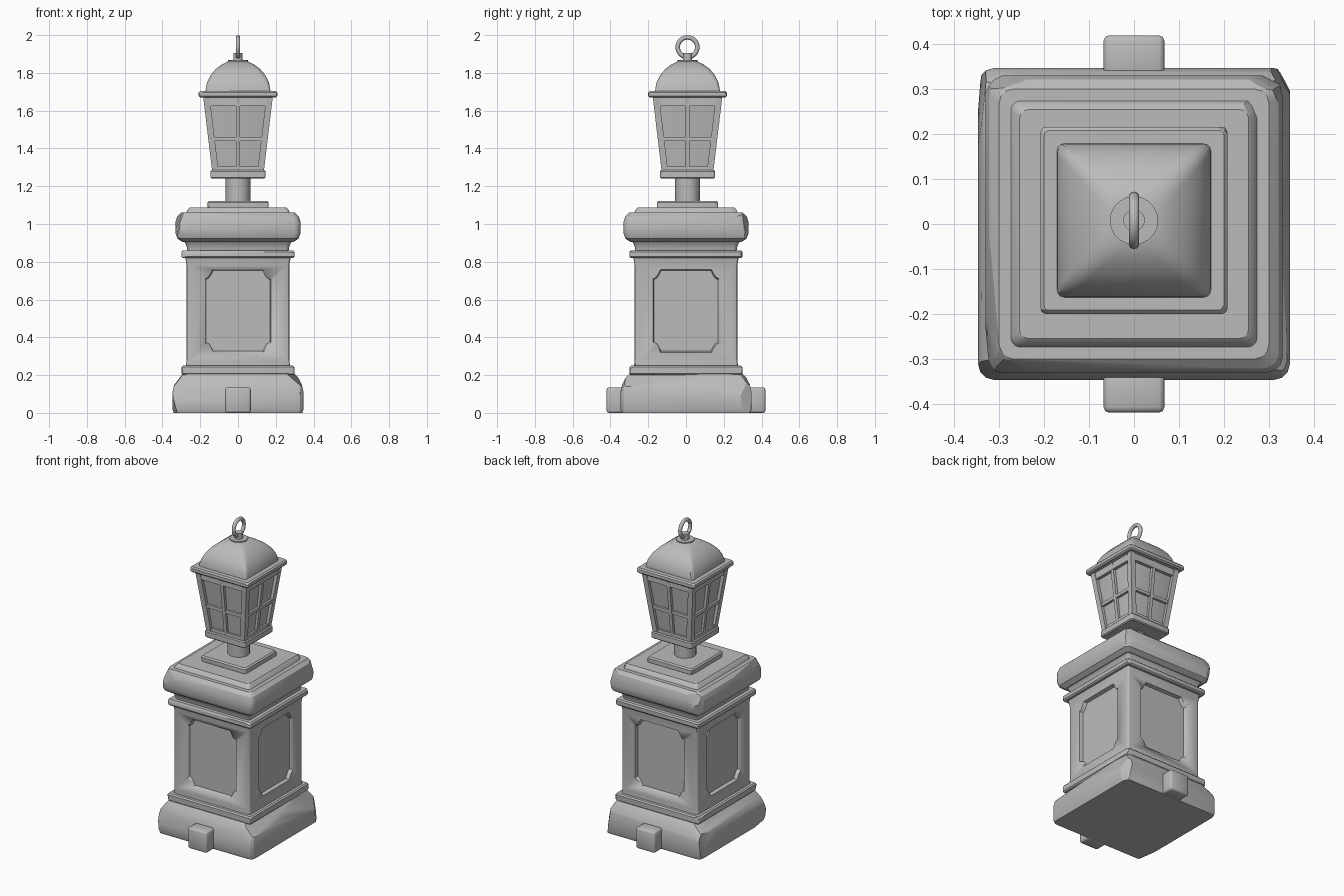
import bpy, bmesh, math, random
from mathutils import Vector, Matrix

random.seed(7)
if "Cube" in bpy.data.objects:
    bpy.data.objects.remove(bpy.data.objects["Cube"])

# One stone colour for everything
stone = bpy.data.materials.new("grey stone")
stone.use_nodes = True
GREY = (0.5, 0.5, 0.5, 1)
stone.diffuse_color = GREY
stone.node_tree.nodes["Principled BSDF"].inputs["Base Color"].default_value = GREY


def finish(bm, name, angle=28):
    bmesh.ops.recalc_face_normals(bm, faces=bm.faces)
    mesh = bpy.data.meshes.new(name)
    bm.to_mesh(mesh)
    bm.free()
    ob = bpy.data.objects.new(name, mesh)
    bpy.context.collection.objects.link(ob)
    mesh.materials.append(stone)
    bpy.ops.object.select_all(action='DESELECT')
    bpy.context.view_layer.objects.active = ob
    ob.select_set(True)
    bpy.ops.object.shade_smooth_by_angle(angle=math.radians(angle))
    return ob


def chip(bm, count, depth):
    """Shave worn facets off the edges and corners of a convex block."""
    for _ in range(count):
        a = random.choice((-1, 1)) * random.uniform(0.6, 1)
        b = random.uniform(-0.6, 0.6)
        if random.random() < 0.5:
            a, b = b, a
        n = Vector((a, b, random.uniform(-0.3, 0.9))).normalized()
        reach = max(v.co.dot(n) for v in bm.verts)
        cut = bmesh.ops.bisect_plane(
            bm, geom=bm.verts[:] + bm.edges[:] + bm.faces[:],
            plane_co=n * (reach - depth * random.uniform(0.4, 1)),
            plane_no=n, clear_outer=True)
        edges = [e for e in cut["geom_cut"] if isinstance(e, bmesh.types.BMEdge)]
        bmesh.ops.edgeloop_fill(bm, edges=edges)


def loft(name, rings, y=0, chips=0, depth=0.01, steps=3):
    """Stack rounded squares given as (half width, height, corner radius)."""
    bm = bmesh.new()
    loops = []
    for h, z, r in rings:
        loop = []
        for q in range(4):
            mid = math.pi / 4 + q * math.pi / 2
            cx = math.copysign(h - r, math.cos(mid))
            cy = math.copysign(h - r, math.sin(mid))
            for i in range(steps + 1):
                t = (q + i / steps) * math.pi / 2
                loop.append(bm.verts.new((cx + r * math.cos(t), cy + r * math.sin(t) + y, z)))
        loops.append(loop)
    n = len(loops[0])
    for lo, hi in zip(loops, loops[1:]):
        for i in range(n):
            j = (i + 1) % n
            bm.faces.new((lo[i], lo[j], hi[j], hi[i]))
    bm.faces.new(loops[0])
    bm.faces.new(loops[-1])
    chip(bm, chips, depth)
    return finish(bm, name)


def slab(name, h, z0, z1, bevel=0.008, **kw):
    """Square slab with softened top and bottom edges."""
    return loft(name, [(h - bevel, z0, 0.01), (h, z0 + bevel, 0.012),
                       (h, z1 - bevel, 0.012), (h - bevel, z1, 0.01)], **kw)


# Pedestal foot and the step above it
loft("pedestal_foot", [(0.34, 0, 0.03), (0.347, 0.02, 0.035), (0.347, 0.11, 0.035),
                       (0.338, 0.15, 0.035), (0.32, 0.185, 0.03), (0.30, 0.205, 0.03)],
     chips=18, depth=0.016)
slab("lower_step", 0.30, 0.2, 0.25, chips=6, depth=0.006)

# Small blocks against the front and back of the foot
for label, side in (("front", -1), ("back", 1)):
    bm = bmesh.new()
    bmesh.ops.create_cube(bm, size=1, matrix=Matrix.Translation((0, side * 0.37, 0.0675))
                          @ Matrix.Diagonal((0.135, 0.1, 0.135, 1)))
    bmesh.ops.bevel(bm, geom=bm.edges[:], offset=0.012, segments=2, affect='EDGES', profile=0.5)
    finish(bm, label + "_foot_block", 50)

# Shaft with a notched sunken panel on each side
shaft = loft("shaft", [(0.276, 0.24, 0.015), (0.272, 0.28, 0.015),
                       (0.272, 0.78, 0.015), (0.28, 0.83, 0.015)], chips=8, depth=0.008)
corner = [(0.175, 0.17), (0.158, 0.18), (0.148, 0.195), (0.135, 0.22)]
outline = (corner + [(-x, z) for x, z in reversed(corner)]
           + [(-x, -z) for x, z in corner] + [(x, -z) for x, z in reversed(corner)])
bm = bmesh.new()
for q in range(4):
    turn = Matrix.Rotation(q * math.pi / 2, 4, 'Z')
    inner, outer = [[bm.verts.new(turn @ Vector((x * s, -d, 0.54 + z * s))) for x, z in outline]
                    for d, s in ((0.25, 0.97), (0.32, 1.06))]
    for i in range(len(outline)):
        j = (i + 1) % len(outline)
        bm.faces.new((inner[i], inner[j], outer[j], outer[i]))
    bm.faces.new(inner)
    bm.faces.new(outer)
cutter = finish(bm, "panel_cutter")
cutter.hide_render = True
bpy.context.view_layer.objects.active = shaft
mod = shaft.modifiers.new("panels", 'BOOLEAN')
mod.object = cutter
mod.operation = 'DIFFERENCE'
mod.solver = 'EXACT'
bpy.ops.object.modifier_apply(modifier=mod.name)
bpy.data.objects.remove(cutter)

# Mouldings and capstone
slab("upper_moulding", 0.30, 0.82, 0.86, chips=6, depth=0.006)
loft("cap_neck", [(0.268, 0.855, 0.02), (0.27, 0.875, 0.02), (0.28, 0.9, 0.02), (0.297, 0.92, 0.02)])
loft("capstone", [(0.295, 0.905, 0.02), (0.32, 0.922, 0.03), (0.331, 0.95, 0.035),
                  (0.331, 1.01, 0.035), (0.322, 1.04, 0.035), (0.30, 1.06, 0.03)],
     chips=16, depth=0.014)
loft("capstone_top", [(0.278, 1.05, 0.02), (0.268, 1.075, 0.02), (0.255, 1.087, 0.02)],
     chips=5, depth=0.008)
LY = 0.008
slab("lantern_plate", 0.162, 1.08, 1.122, y=LY, chips=5, depth=0.006)


def post(name, radius, z0, z1):
    bm = bmesh.new()
    bmesh.ops.create_cone(bm, cap_ends=True, segments=20, radius1=radius, radius2=radius,
                          depth=z1 - z0, matrix=Matrix.Translation((0, LY, (z0 + z1) / 2)))
    finish(bm, name)


# Lantern: post, base, recessed panes, frame, rim
post("lantern_post", 0.065, 1.11, 1.25)
slab("lantern_base", 0.145, 1.24, 1.285, y=LY, bevel=0.006)
loft("lantern_panes", [(0.118, 1.27, 0.005), (0.163, 1.68, 0.005)], y=LY)


def face_half(z):
    return 0.136 + (z - 1.28) * 0.12


def beam(bm, a, b, w, d):
    """Square bar between two points, w across and d deep."""
    a, b = Vector(a), Vector(b)
    flat = abs(a.z - b.z) < 0.001
    ends = []
    for p in (a, b):
        offs = [(-1, -1), (1, -1), (1, 1), (-1, 1)]
        ends.append([bm.verts.new(p + (Vector((0, s * d, t * w)) if flat else Vector((s * w, t * d, 0))) / 2)
                     for s, t in offs])
    for i in range(4):
        j = (i + 1) % 4
        bm.faces.new((ends[0][i], ends[0][j], ends[1][j], ends[1][i]))
    bm.faces.new(ends[0])
    bm.faces.new(ends[1])


bm = bmesh.new()
LOW, HIGH = 1.275, 1.685
for q in range(4):
    start = len(bm.verts)
    lo, hi = face_half(LOW), face_half(HIGH)
    beam(bm, (lo - 0.016, 0.016 - lo, LOW), (hi - 0.016, 0.016 - hi, HIGH), 0.034, 0.034)
    beam(bm, (0, 0.014 - lo, LOW), (0, 0.014 - hi, HIGH), 0.022, 0.024)
    for z, w in ((1.29, 0.03), (1.45, 0.02), (1.648, 0.046)):
        h = face_half(z) - 0.014
        beam(bm, (-h, -h, z), (h, -h, z), w, 0.022)
    bm.verts.ensure_lookup_table()
    bmesh.ops.rotate(bm, verts=bm.verts[start:], cent=(0, 0, 0),
                     matrix=Matrix.Rotation(q * math.pi / 2, 3, 'Z'))
bmesh.ops.translate(bm, verts=bm.verts[:], vec=(0, LY, 0))
finish(bm, "lantern_frame")
slab("lantern_rim", 0.208, 1.67, 1.705, y=LY, chips=5, depth=0.005)

# Domed roof, knob and hanging ring
loft("lantern_roof", [(0.172, 1.695, 0.015), (0.17, 1.72, 0.018), (0.163, 1.752, 0.022),
                      (0.145, 1.788, 0.026), (0.118, 1.82, 0.03), (0.085, 1.845, 0.034),
                      (0.05, 1.862, 0.036)], y=LY, chips=4, depth=0.006)
post("roof_knob", 0.054, 1.845, 1.868)
post("ring_stem", 0.024, 1.86, 1.905)
bpy.ops.mesh.primitive_torus_add(location=(0, LY, 1.936), rotation=(0, math.pi / 2, 0),
                                 major_segments=28, minor_segments=10,
                                 major_radius=0.052, minor_radius=0.012)
ring = bpy.context.object
ring.name = "hanging_ring"
ring.data.materials.append(stone)
bpy.ops.object.shade_smooth()
